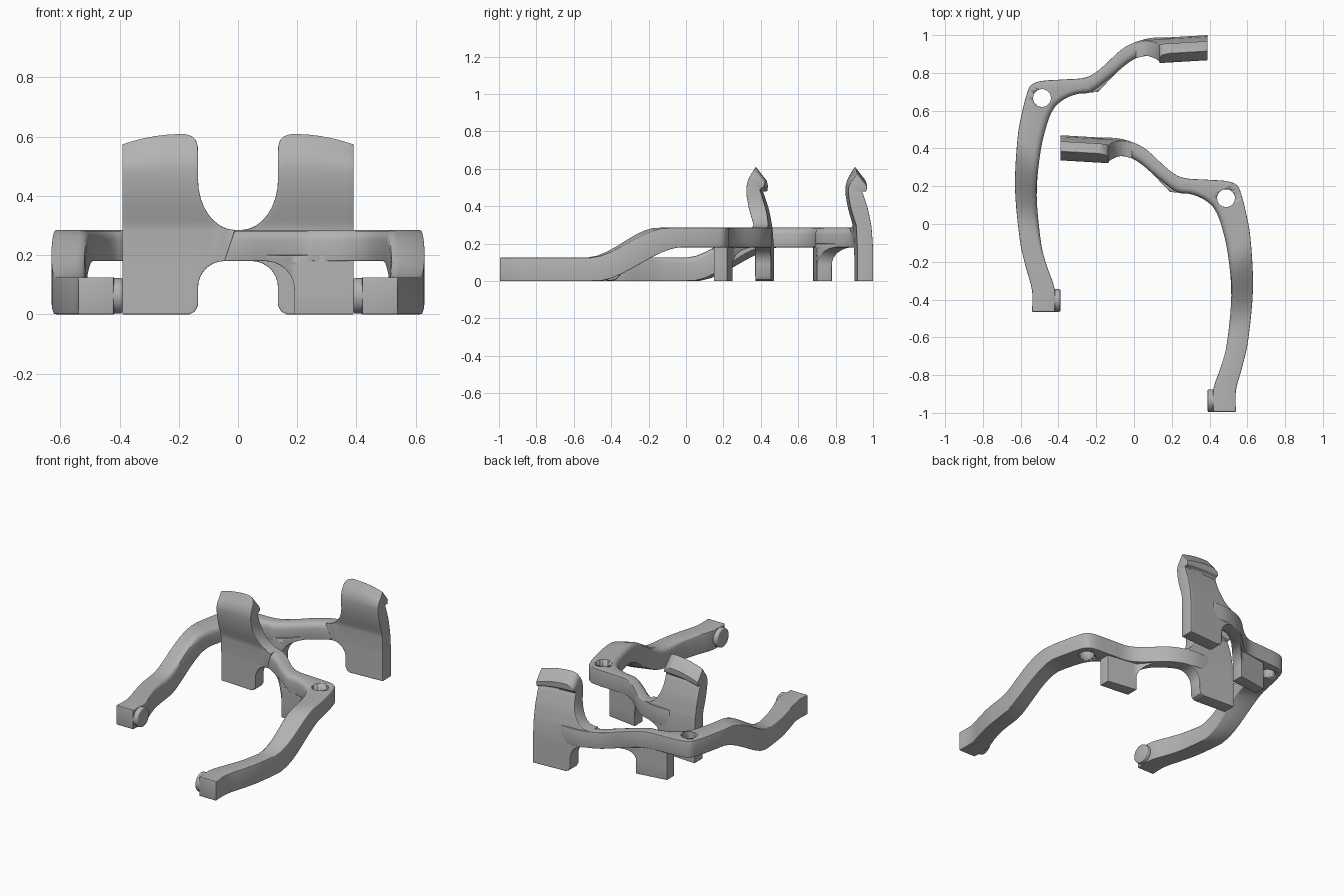
import bpy, bmesh, math
from mathutils import Vector

if "Cube" in bpy.data.objects:
    bpy.data.objects.remove(bpy.data.objects["Cube"])

GREY = (0.45, 0.45, 0.45, 1)
mat = bpy.data.materials.new("plain grey")
mat.use_nodes = True
mat.diffuse_color = GREY
mat.node_tree.nodes["Principled BSDF"].inputs["Base Color"].default_value = GREY


def smooth(t):
    t = max(0, min(1, t))
    return t * t * (3 - 2 * t)


def lerp_table(table, x):
    """Linear lookup of (x, a, b) rows."""
    if x <= table[0][0]:
        return table[0][1:]
    for p, q in zip(table, table[1:]):
        if x <= q[0]:
            t = (x - p[0]) / (q[0] - p[0])
            return [a + (b - a) * t for a, b in zip(p[1:], q[1:])]
    return table[-1][1:]


def spline(rows, steps):
    """Catmull-Rom through rows of equal length."""
    vs = [Vector(r) for r in rows]
    out = []
    for i in range(len(vs) - 1):
        a, b, c, d = vs[max(i - 1, 0)], vs[i], vs[i + 1], vs[min(i + 2, len(vs) - 1)]
        for k in range(steps):
            t = k / steps
            out.append(0.5 * (2 * b + (c - a) * t + (2 * a - 5 * b + 4 * c - d) * t * t
                              + (3 * b - a - 3 * c + d) * t ** 3))
    return out + [vs[-1]]


def finish(name, bm, side, shift, bevel):
    for v in bm.verts:
        v.co.x *= side
        v.co.y += shift
    bmesh.ops.recalc_face_normals(bm, faces=bm.faces)
    mesh = bpy.data.meshes.new(name)
    bm.to_mesh(mesh)
    bm.free()
    mesh.materials.append(mat)
    ob = bpy.data.objects.new(name, mesh)
    bpy.context.collection.objects.link(ob)
    bpy.ops.object.select_all(action='DESELECT')
    bpy.context.view_layer.objects.active = ob
    ob.select_set(True)
    if bevel:
        mod = ob.modifiers.new("rounding", 'BEVEL')
        mod.width, mod.segments = bevel, 3
        mod.limit_method, mod.angle_limit = 'ANGLE', math.radians(50)
        bpy.ops.object.modifier_apply(modifier=mod.name)
    bpy.ops.object.shade_smooth_by_angle(angle=math.radians(35))
    return ob


def loft(rings):
    bm = bmesh.new()
    vs = [[bm.verts.new(p) for p in ring] for ring in rings]
    n = len(vs[0])
    for a, b in zip(vs, vs[1:]):
        for i in range(n):
            j = (i + 1) % n
            bm.faces.new((a[i], a[j], b[j], b[i]))
    bm.faces.new(vs[0])
    bm.faces.new(vs[-1])
    return bm


def cylinder(radius, depth, centre, axis):
    bm = bmesh.new()
    bmesh.ops.create_cone(bm, cap_ends=True, segments=40, radius1=radius, radius2=radius, depth=depth)
    if axis == 'X':
        for v in bm.verts:
            v.co = (v.co.z, v.co.y, v.co.x)
    bmesh.ops.translate(bm, verts=bm.verts, vec=centre)
    return bm


# Outer edge x, y and inner edge x, y along the arm and cross beam
PLAN = [(-.54, -.465, -.42, -.465), (-.54, -.35, -.42, -.345), (-.575, -.22, -.462, -.22),
        (-.605, -.08, -.492, -.1), (-.63, .19, -.515, .15), (-.617, .45, -.497, .37),
        (-.595, .58, -.46, .53), (-.57, .68, -.425, .61), (-.545, .735, -.385, .65),
        (-.49, .757, -.34, .675), (-.38, .765, -.29, .69), (-.26, .775, -.225, .70),
        (-.18, .82, -.13, .77), (-.05, .935, -.02, .86), (.08, .983, .08, .903), (.2, .985, .2, .907)]

# Front and back y of the uprights at each x
DEPTH = [(-.39, .68, .75), (-.19, .70, .78), (-.08, .815, .905), (0, .878, .962),
         (.06, .897, .98), (.135, .90, .985), (.39, .915, 1.0)]

# Lean of the paddle's front and back with height
LEAN = [(.24, 0, 0), (.30, -.006, -.010), (.38, -.032, -.025), (.45, -.046, -.048),
        (.50, -.048, -.060), (.53, -.042, -.055), (.55, -.034, -.036), (.61, 0, -.032)]


def upright(rows, right, columns=14):
    """Stack rings with a height, a left limit and a right limit."""
    rings = []
    for z, left, r in rows:
        front, back = [], []
        for k in range(columns + 1):
            x = left + (r - left) * k / columns
            yf, yb = lerp_table(DEPTH, x)
            lf, lb = lerp_table(LEAN, z)
            top = smooth((z - .45) / .16)
            crown = .035 * top * (max(0, x - .19) / .2) ** 2
            front.append((x, yf + lf, z - crown))
            back.append((x, yb + lb, z - crown - .068 * top))
        rings.append(front + back[::-1])
    return loft(rings)


def arch(z0, z1, x0, x1, rising, steps=8):
    """Quarter ellipse giving (z, x) pairs for a fillet."""
    out = []
    for k in range(steps + 1):
        a = math.pi / 2 * k / steps
        if rising:
            out.append((z0 + (z1 - z0) * (1 - math.cos(a)), x0 + (x1 - x0) * math.sin(a)))
        else:
            out.append((z0 + (z1 - z0) * math.sin(a), x0 + (x1 - x0) * (1 - math.cos(a))))
    return out


def clip(label, side, shift):
    # Arm and cross beam
    rings = []
    for ox, oy, ix, iy in spline(PLAN, 5):
        o, i = Vector((ox, oy)), Vector((ix, iy))
        y = (oy + iy) / 2
        low = .18 * smooth((y - .04) / .43)
        high = .125 + .16 * smooth(y / .40)
        r = .03 * smooth((y + .3) / .4) + .004
        u = (o - i).normalized()
        section = [(o, low), (o, high), (i + u * r, high), (i + u * r * .5, high - r * .13),
                   (i + u * r * .13, high - r * .5), (i, high - r), (i, low)]
        rings.append([(p.x, p.y, z) for p, z in section])
    beam = finish(label + "_arm_and_beam", loft(rings), side, shift, .009)

    # Pivot hole at the corner
    cutter = finish("hole_cutter", cylinder(.047, .5, (-.487, .667, .25), 'Z'), side, shift, 0)
    cutter.hide_render = True
    bpy.context.view_layer.objects.active = beam
    mod = beam.modifiers.new("hole", 'BOOLEAN')
    mod.operation, mod.object, mod.solver = 'DIFFERENCE', cutter, 'EXACT'
    bpy.ops.object.modifier_apply(modifier=mod.name)
    bpy.data.objects.remove(cutter)

    # Round peg at the arm tip
    finish(label + "_peg", cylinder(.06, .05, (-.415, -.405, .0625), 'X'), side, shift, .006)

    # Post under the beam
    rows = [(0, -.39, -.19)] + [(z, -.39, x) for z, x in arch(.085, .18, -.19, -.09, False)]
    rows.append((.2, -.39, -.09))
    finish(label + "_post", upright(rows, -.19), side, shift, .008)

    # Tall paddle
    edge = [(0, .165), (.009, .146), (.03, .135)] + arch(.09, .18, .135, .045, False)
    edge += arch(.285, .455, .01, .135, True)
    edge += [(.48, .135), (.50, .135), (.52, .135), (.535, .135), (.55, .135), (.57, .136),
             (.59, .142), (.602, .155), (.61, .18)]
    finish(label + "_paddle", upright([(z, x, .39) for z, x in edge], .39), side, shift, .008)


clip("right", 1, 0)
clip("left", -1, -.53)
